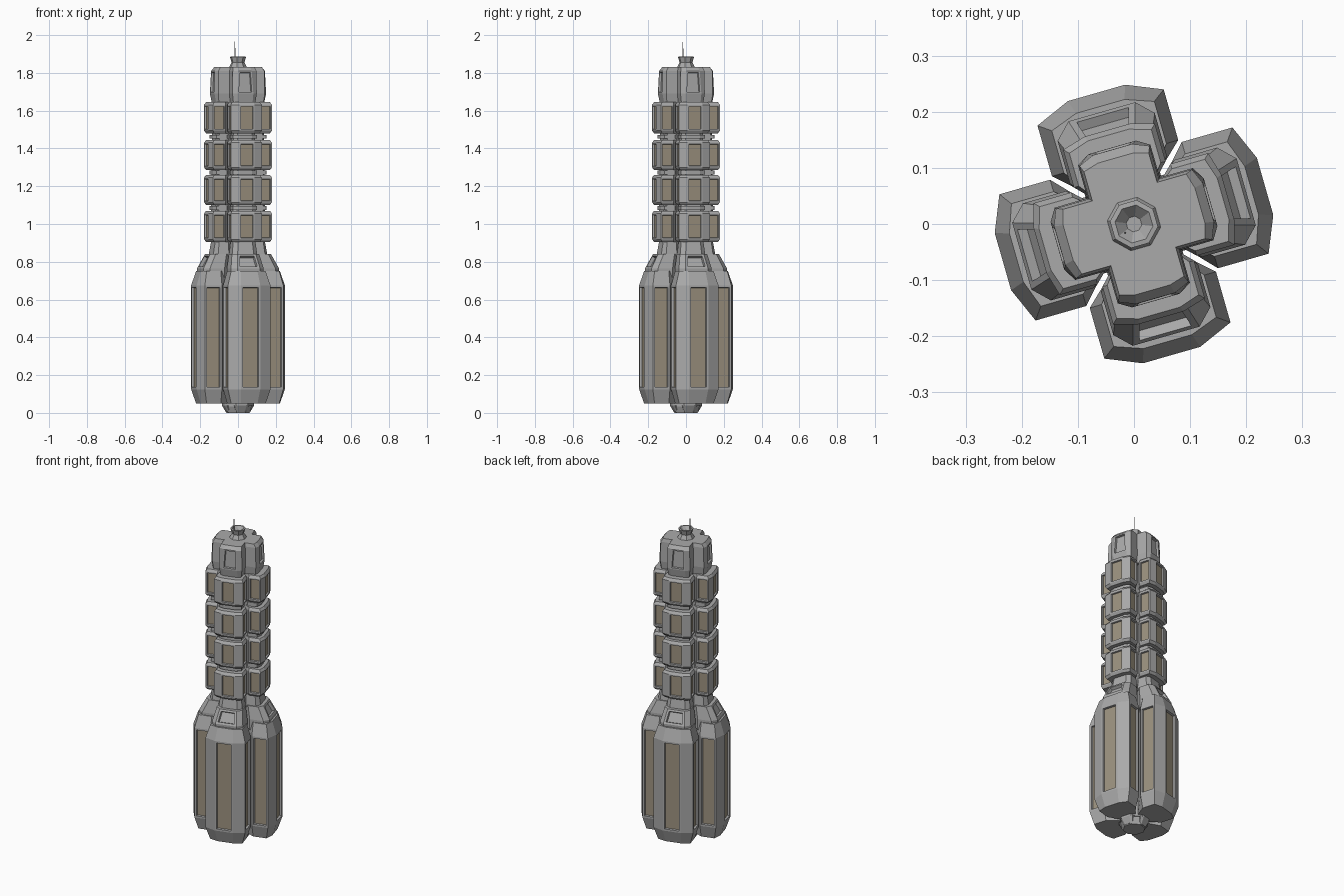
import bpy, bmesh, math
from mathutils import Matrix, Vector

cube = bpy.data.objects.get("Cube")
if cube:
    bpy.data.objects.remove(cube, do_unlink=True)

TURN = math.radians(16)


def material(name, rgb):
    mat = bpy.data.materials.new(name)
    mat.use_nodes = True
    mat.diffuse_color = (*rgb, 1)
    mat.node_tree.nodes["Principled BSDF"].inputs["Base Color"].default_value = (*rgb, 1)
    return mat


GREY = material("hull grey", (0.40, 0.40, 0.40))
TAN = material("window tan", (0.33, 0.285, 0.21))


def section(front, half_front, side, half_side, inner, core=0.03, half_core=0.03):
    """Outline of one arm seen from above: outward u, sideways v."""
    half = [(front, half_front), (side, half_side), (inner, half_side), (core, half_core)]
    return half + [(u, -v) for u, v in reversed(half)]


def loft(bm, rings):
    """Closed skin through (z, outline) rings; returns wall faces per layer."""
    loops = [[bm.verts.new((u, v, z)) for u, v in outline] for z, outline in rings]
    layers = []
    for low, high in zip(loops, loops[1:]):
        n = len(low)
        layers.append([bm.faces.new((low[i], low[(i + 1) % n], high[(i + 1) % n], high[i]))
                       for i in range(n)])
    bm.faces.new(list(reversed(loops[0])))
    bm.faces.new(loops[-1])
    bmesh.ops.recalc_face_normals(bm, faces=bm.faces[:])
    return layers


def recess(bm, faces, frame, depth, colour=0):
    bmesh.ops.inset_individual(bm, faces=faces, thickness=frame, use_even_offset=True)
    bmesh.ops.inset_individual(bm, faces=faces, thickness=0.002, depth=-depth,
                               use_even_offset=True)
    for f in faces:
        f.material_index = colour


def finish(bm, name, turns=(0,)):
    mesh = bpy.data.meshes.new(name)
    bm.to_mesh(mesh)
    bm.free()
    mesh.materials.append(GREY)
    mesh.materials.append(TAN)
    for k in turns:
        obj = bpy.data.objects.new(f"{name}_{k + 1}" if len(turns) > 1 else name, mesh)
        obj.matrix_world = Matrix.Rotation(TURN + k * math.pi / 2, 4, "Z")
        bpy.context.collection.objects.link(obj)


ARMS = range(4)


def pod(name, z0, z1, bevel, full, small, frame, depth):
    """Bevelled block with windows on its outer face and both sides."""
    bm = bmesh.new()
    layers = loft(bm, [(z0, small), (z0 + bevel, full), (z1 - bevel, full), (z1, small)])
    wall = layers[1]
    # walls: right flank, left flank and outer face of the outline
    recess(bm, [wall[1], wall[5], wall[7]], frame, depth, 1)
    finish(bm, name, ARMS)


# Large lower pods
pod("lower_pod", 0.05, 0.75, 0.075,
    section(0.243, 0.053, 0.216, 0.117, 0.122, 0.06, 0.05),
    section(0.218, 0.045, 0.200, 0.095, 0.122, 0.06, 0.05), 0.011, 0.012)

# Four tiers of small pods
for i, (z0, z1) in enumerate([(0.905, 1.07), (1.10, 1.26), (1.285, 1.445), (1.48, 1.645)]):
    pod(f"tier_{i + 1}_pod", z0, z1, 0.014,
        section(0.174, 0.042, 0.162, 0.085, 0.092, 0.04, 0.035),
        section(0.165, 0.038, 0.153, 0.076, 0.092, 0.04, 0.035), 0.008, 0.009)

# Sloped shoulders with a recessed vent
bm = bmesh.new()
layers = loft(bm, [(0.70, section(0.205, 0.06, 0.18, 0.09, 0.10)),
                   (0.765, section(0.208, 0.062, 0.18, 0.09, 0.10)),
                   (0.84, section(0.168, 0.05, 0.145, 0.075, 0.085))])
recess(bm, [layers[1][7]], 0.012, 0.018)
finish(bm, "shoulder", ARMS)

# Column behind the tiers, flared at the foot
bm = bmesh.new()
loft(bm, [(0.83, section(0.150, 0.045, 0.130, 0.070, 0.07)),
          (0.90, section(0.138, 0.040, 0.122, 0.062, 0.07)),
          (1.68, section(0.130, 0.040, 0.118, 0.058, 0.07))])
finish(bm, "column", ARMS)

# Narrow collars in the gaps between tiers
bm = bmesh.new()
for z in (1.075, 1.262, 1.452):
    loft(bm, [(z, section(0.148, 0.035, 0.136, 0.066, 0.08)),
              (z + 0.02, section(0.148, 0.035, 0.136, 0.066, 0.08))])
finish(bm, "collar", ARMS)

# Crown heads with a tall recess
bm = bmesh.new()
layers = loft(bm, [(1.64, section(0.132, 0.042, 0.122, 0.060, 0.06)),
                   (1.69, section(0.142, 0.044, 0.128, 0.067, 0.06)),
                   (1.81, section(0.138, 0.036, 0.126, 0.065, 0.06)),
                   (1.83, section(0.122, 0.032, 0.114, 0.060, 0.06))])
recess(bm, [layers[1][7]], 0.008, 0.012)
finish(bm, "crown_head", ARMS)


def ring(radius, sides=8):
    return [(radius * math.cos(math.tau * (i + 0.5) / sides),
             radius * math.sin(math.tau * (i + 0.5) / sides)) for i in range(sides)]


# Central core
bm = bmesh.new()
loft(bm, [(0.04, ring(0.085)), (0.84, ring(0.085)), (0.90, ring(0.06)), (1.79, ring(0.055))])
finish(bm, "core")

# Pinched cap with a dished top
bm = bmesh.new()
loft(bm, [(1.78, ring(0.055)), (1.83, ring(0.048)), (1.855, ring(0.034)),
          (1.885, ring(0.043)), (1.886, ring(0.034)), (1.865, ring(0.014))])
finish(bm, "cap")

# Faceted foot
bm = bmesh.new()
loft(bm, [(0.0, ring(0.062)), (0.035, ring(0.078)), (0.06, ring(0.078))])
finish(bm, "foot")
bm = bmesh.new()
loft(bm, [(0.005, section(0.062, 0.018, 0.055, 0.028, 0.03, 0.01, 0.02)),
          (0.04, section(0.082, 0.025, 0.072, 0.04, 0.03, 0.01, 0.02)),
          (0.07, section(0.082, 0.025, 0.072, 0.04, 0.03, 0.01, 0.02))])
finish(bm, "foot_lug", ARMS)

# Thin mast
bm = bmesh.new()
bmesh.ops.create_cone(bm, cap_ends=True, segments=6, radius1=0.002, radius2=0.001, depth=0.14,
                      matrix=Matrix.Translation(
                          Matrix.Rotation(-TURN, 3, "Z") @ Vector((-0.016, -0.016, 1.93))))
finish(bm, "mast")
